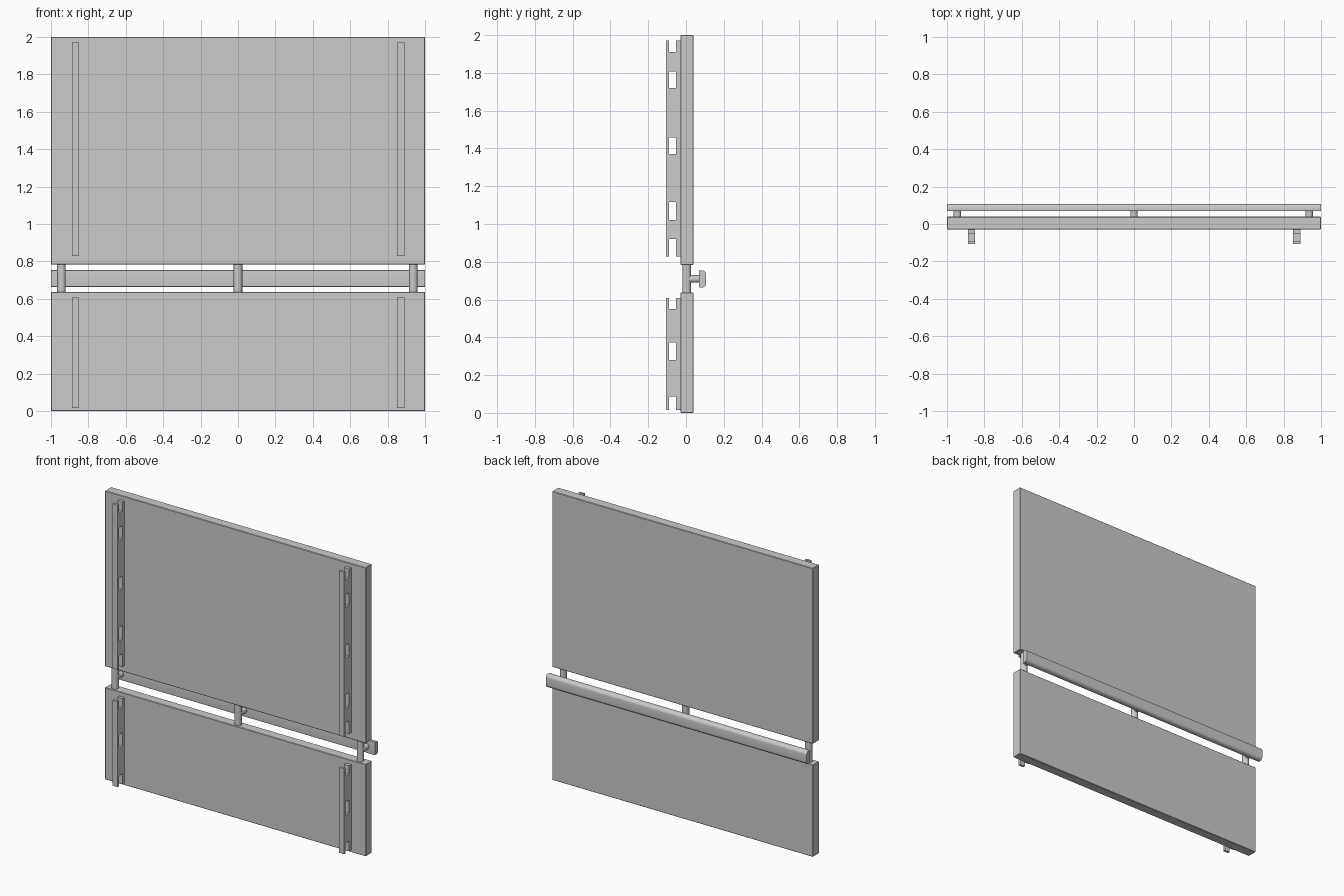
import bpy, bmesh
from math import pi, sin, cos
from mathutils import Vector

if "Cube" in bpy.data.objects:
    bpy.data.objects.remove(bpy.data.objects["Cube"])

POST_Y, RAIL_Z = 0.004, 0.709


def finish(name, bm, smooth=False):
    bmesh.ops.remove_doubles(bm, verts=bm.verts, dist=1e-5)
    bmesh.ops.recalc_face_normals(bm, faces=bm.faces)
    mesh = bpy.data.meshes.new(name)
    bm.to_mesh(mesh)
    bm.free()
    ob = bpy.data.objects.new(name, mesh)
    bpy.context.collection.objects.link(ob)
    if smooth:
        bpy.context.view_layer.objects.active = ob
        ob.select_set(True)
        bpy.ops.object.shade_smooth_by_angle(angle=0.6)
        ob.select_set(False)
    return ob


def extrude_x(bm, faces, width):
    geom = bmesh.ops.extrude_face_region(bm, geom=faces, use_keep_orig=True)["geom"]
    verts = [g for g in geom if isinstance(g, bmesh.types.BMVert)]
    bmesh.ops.translate(bm, verts=verts, vec=(width, 0, 0))


def panel(name, z0, z1):
    bm = bmesh.new()
    bmesh.ops.create_cube(bm, size=1)
    for v in bm.verts:
        v.co = Vector((v.co.x * 2, v.co.y * 0.068 + 0.005,
                       (z0 + z1) / 2 + v.co.z * (z1 - z0)))
    ob = finish(name, bm)
    bev = ob.modifiers.new("soft_edges", "BEVEL")
    bev.width, bev.segments = 0.003, 1


def slotted_bar(name, x, levels):
    # cells alternate slot / solid along z; slots are open at both ends
    bm = bmesh.new()
    ys, w, faces = (-0.107, -0.091, -0.053, -0.029), 0.038, []
    for i, (z0, z1) in enumerate(zip(levels, levels[1:])):
        for j, (y0, y1) in enumerate(zip(ys, ys[1:])):
            if j == 1 and i % 2 == 0:
                continue
            pts = ((y0, z0), (y1, z0), (y1, z1), (y0, z1))
            faces.append(bm.faces.new([bm.verts.new((x - w / 2, *p)) for p in pts]))
    bmesh.ops.remove_doubles(bm, verts=bm.verts, dist=1e-5)
    extrude_x(bm, bm.faces[:], w)
    finish(name, bm)


def rod(name, start, end, r):
    bm = bmesh.new()
    start, end = Vector(start), Vector(end)
    d = end - start
    bmesh.ops.create_cone(bm, cap_ends=True, segments=24, radius1=r, radius2=r,
                          depth=d.length)
    rot = Vector((0, 0, 1)).rotation_difference(d).to_matrix()
    for v in bm.verts:
        v.co = rot @ v.co + (start + end) / 2
    finish(name, bm, True)


# Large wall panels
panel("lower_panel", 0.0, 0.637)
panel("upper_panel", 0.783, 2.0)

# Slotted mounting bars on the front
upper = (0.829, 0.92, 1.021, 1.116, 1.37, 1.458, 1.72, 1.807, 1.91, 1.971)
lower = (0.016, 0.087, 0.28, 0.373, 0.55, 0.608)
# reorder so that slots and solids alternate, starting with an open slot
for side, x in (("left", -0.868), ("right", 0.87)):
    slotted_bar("upper_bar_" + side, x, upper)
    slotted_bar("lower_bar_" + side, x, lower)

# Posts joining the panels, each with an arm to the rail
for side, x in (("left", -0.944), ("middle", 0), ("right", 0.937)):
    rod("post_" + side, (x, POST_Y, 0.63), (x, POST_Y, 0.79), 0.023)
    rod("rail_arm_" + side, (x, POST_Y, RAIL_Z), (x, 0.075, RAIL_Z), 0.02)

# Rail along the back, rounded on its outer edges
bm = bmesh.new()
y0, y1, h = 0.069, 0.107, 0.045
prof = []
for sz, r, yc, start in ((-1, 0.004, y0, pi), (-1, 0.022, y1, 1.5 * pi),
                         (1, 0.022, y1, 0), (1, 0.004, y0, pi / 2)):
    cy = yc + r if yc == y0 else yc - r
    for k in range(7):
        a = start + k * pi / 12
        prof.append((cy + r * cos(a), RAIL_Z + sz * (h - r) + r * sin(a)))
bm.faces.new([bm.verts.new((-1, y, z)) for y, z in prof])
extrude_x(bm, bm.faces[:], 2)
finish("back_rail", bm, True)
